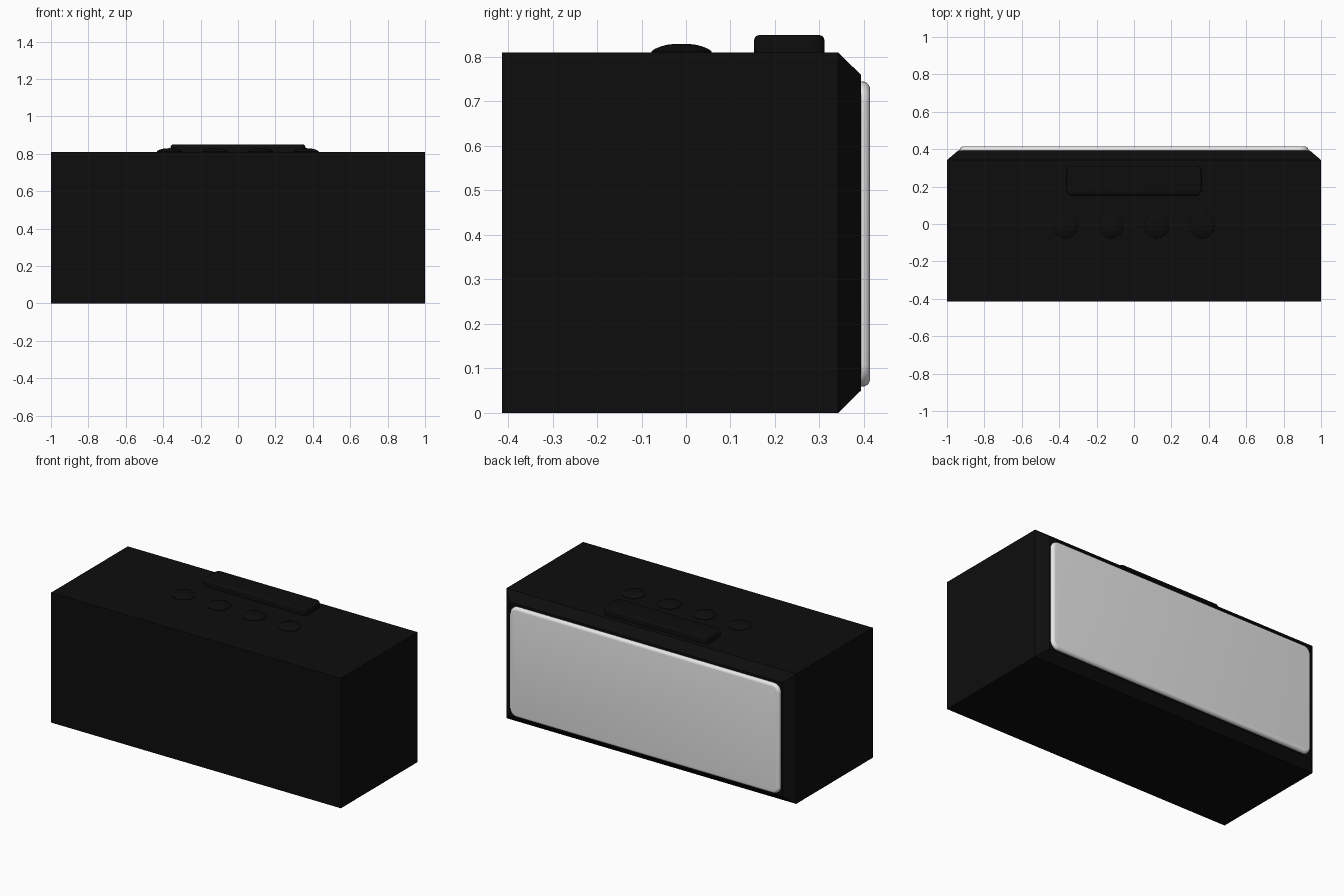
import bpy, bmesh, math

if "Cube" in bpy.data.objects:
    bpy.data.objects.remove(bpy.data.objects["Cube"])


def material(name, rgb):
    m = bpy.data.materials.new(name)
    m.diffuse_color = (*rgb, 1)
    m.use_nodes = True
    m.node_tree.nodes["Principled BSDF"].inputs["Base Color"].default_value = m.diffuse_color
    return m


BLACK = material("matte black", (0.004, 0.004, 0.004))
WHITE = material("screen white", (0.8, 0.8, 0.8))


def make(name, bm, mat, smooth=False):
    bmesh.ops.recalc_face_normals(bm, faces=bm.faces[:])
    me = bpy.data.meshes.new(name)
    bm.to_mesh(me)
    bm.free()
    me.materials.append(mat)
    ob = bpy.data.objects.new(name, me)
    bpy.context.collection.objects.link(ob)
    if smooth:
        bpy.ops.object.select_all(action='DESELECT')
        ob.select_set(True)
        bpy.context.view_layer.objects.active = ob
        bpy.ops.object.shade_smooth_by_angle(angle=math.radians(40))
    return ob


def loft(bm, rings):
    """Join closed rings of points and cap both ends."""
    loops = [[bm.verts.new(p) for p in ring] for ring in rings]
    for a, b in zip(loops, loops[1:]):
        for i in range(len(a)):
            j = (i + 1) % len(a)
            bm.faces.new((a[i], a[j], b[j], b[i]))
    bm.faces.new(loops[0])
    bm.faces.new(loops[-1])


def rounded_rect(hw, hh, r, seg=8):
    pts = []
    for k, (sx, sy) in enumerate(((1, 1), (-1, 1), (-1, -1), (1, -1))):
        for i in range(seg + 1):
            a = math.radians(90 * (k + i / seg))
            pts.append((sx * (hw - r) + r * math.cos(a), sy * (hh - r) + r * math.sin(a)))
    return pts


def rounded_slab(hw, hh, r, depth, edge, place, seg=5):
    """Rounded plate with its outer rim rolled over; place maps (u, v, depth) to 3D."""
    steps = [(0, 0)] + [(edge * (1 - math.cos(t)), depth - edge + edge * math.sin(t))
                        for t in (math.pi / 2 * i / seg for i in range(seg + 1))]
    bm = bmesh.new()
    loft(bm, [[place(u, v, d) for u, v in rounded_rect(hw - s, hh - s, r - s)]
              for s, d in steps])
    return bm


# Box body with chamfered back edges
def body_ring(y, inset_x, inset_z):
    x, z = 1 - inset_x, 0.405 - inset_z
    return [(sx * x, y, 0.405 + sz * z) for sx, sz in ((1, 1), (-1, 1), (-1, -1), (1, -1))]


bm = bmesh.new()
loft(bm, [body_ring(-0.414, 0, 0), body_ring(0.342, 0, 0), body_ring(0.393, 0.06, 0.05)])
make("clock_body", bm, BLACK)

# Display panel on the back
make("display_panel",
     rounded_slab(0.932, 0.343, 0.05, 0.024, 0.018,
                  lambda u, v, d: (u, 0.39 + d, 0.402 + v)), WHITE, True)

# Long bar button on top
make("bar_button",
     rounded_slab(0.36, 0.079, 0.03, 0.045, 0.012,
                  lambda u, v, d: (u, 0.232 + v, 0.804 + d)), BLACK, True)

# Four low domed round buttons
DOME = [(0.067, 0.805), (0.067, 0.813), (0.060, 0.818), (0.048, 0.823),
        (0.034, 0.827), (0.018, 0.829), (0.004, 0.8295)]
for n in range(4):
    cx = -0.367 + n * 0.244
    bm = bmesh.new()
    loft(bm, [[(cx + r * math.cos(a), -0.01 + r * math.sin(a), z)
               for a in (2 * math.pi * i / 32 for i in range(32))] for r, z in DOME])
    make(f"round_button_{n + 1}", bm, BLACK, True)
